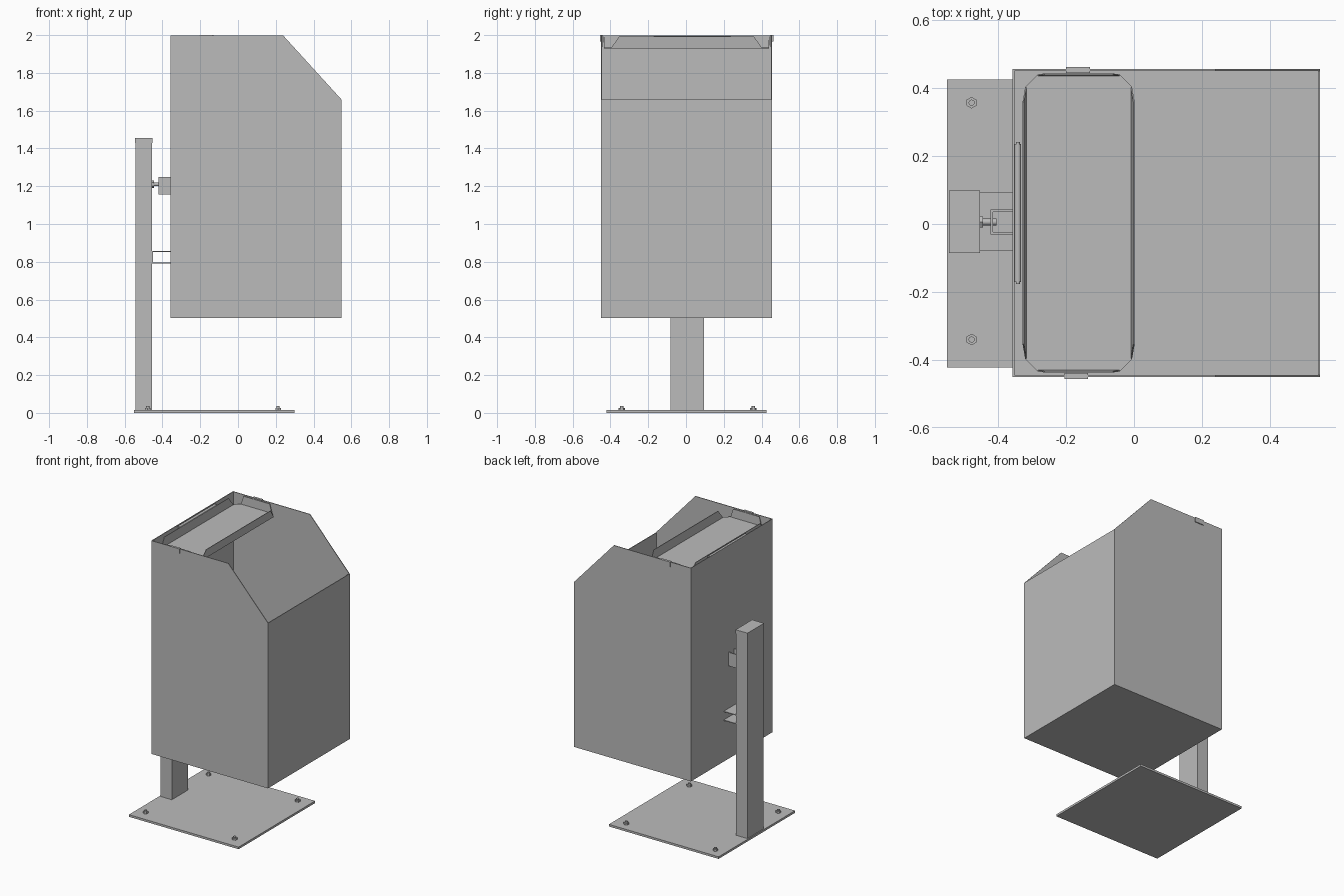
import bpy
import bmesh
import math
from mathutils import Vector, Matrix

cube = bpy.data.objects.get("Cube")
if cube:
    bpy.data.objects.remove(cube, do_unlink=True)

GREY = (0.5, 0.5, 0.5, 1)
mat = bpy.data.materials.new("grey_steel")
mat.use_nodes = True
mat.diffuse_color = GREY
mat.node_tree.nodes["Principled BSDF"].inputs["Base Color"].default_value = GREY


def finish(name, bm):
    bmesh.ops.recalc_face_normals(bm, faces=bm.faces)
    mesh = bpy.data.meshes.new(name)
    bm.to_mesh(mesh)
    bm.free()
    mesh.materials.append(mat)
    obj = bpy.data.objects.new(name, mesh)
    bpy.context.collection.objects.link(obj)
    return obj


def prism(name, points, push):
    """Extrude a planar outline along a vector."""
    bm = bmesh.new()
    face = bm.faces.new([bm.verts.new(p) for p in points])
    new = bmesh.ops.extrude_face_region(bm, geom=[face], use_keep_orig=True)["geom"]
    moved = [v for v in new if isinstance(v, bmesh.types.BMVert)]
    bmesh.ops.translate(bm, verts=moved, vec=Vector(push))
    return finish(name, bm)


def box(name, x0, x1, y0, y1, z0, z1):
    outline = [(x0, y0, z0), (x1, y0, z0), (x1, y1, z0), (x0, y1, z0)]
    return prism(name, outline, (0, 0, z1 - z0))


def rod(name, start, end, radius, sides):
    """Cylinder between two points."""
    a, b = Vector(start), Vector(end)
    axis = b - a
    turn = axis.to_track_quat('Z', 'Y').to_matrix().to_4x4()
    bm = bmesh.new()
    bmesh.ops.create_cone(bm, cap_ends=True, segments=sides, radius1=radius,
                          radius2=radius, depth=axis.length,
                          matrix=Matrix.Translation((a + b) / 2) @ turn)
    obj = finish(name, bm)
    if sides > 8:
        bpy.context.view_layer.objects.active = obj
        obj.select_set(True)
        bpy.ops.object.shade_smooth_by_angle(angle=math.radians(35))
        obj.select_set(False)
    return obj


# Base plate with four hex bolts
box("base_plate", -0.55, 0.30, -0.422, 0.425, 0, 0.015)
for x in (-0.478, 0.212):
    for y in (-0.34, 0.357):
        rod("bolt_nut", (x, y, 0.015), (x, y, 0.027), 0.017, 6)
        rod("bolt_stud", (x, y, 0.015), (x, y, 0.036), 0.009, 12)

# Post and its cap
box("post", -0.543, -0.455, -0.083, 0.096, 0.015, 1.43)
box("post_cap", -0.545, -0.453, -0.085, 0.098, 1.43, 1.455)

# Open sheet metal bin with sloped side walls
X0, X1, Y0, Y1, Z0, Z1 = -0.357, 0.547, -0.45, 0.456, 0.503, 1.997
SHEET, LIP = 0.005, 1.66
side = [(X0, Z0), (X1, Z0), (X1, LIP), (0.24, Z1), (X0, Z1)]
for name, y in (("bin_front_wall", Y0), ("bin_back_wall", Y1 - SHEET)):
    prism(name, [(x, y, z) for x, z in side], (0, SHEET, 0))
box("bin_low_wall", X1 - SHEET, X1, Y0 + SHEET, Y1 - SHEET, Z0, LIP)
box("bin_post_side_wall", X0, X0 + SHEET, Y0 + SHEET, Y1 - SHEET, Z0, Z1)
box("bin_floor", X0 + SHEET, X1 - SHEET, Y0 + SHEET, Y1 - SHEET, Z0, Z0 + SHEET)

# Shallow tray with cut corners and four upturned flanges
CX, CY, TZ, TOP = -0.163, 0.003, 1.93, 1.993
HX, HY, CUT = 0.157, 0.437, 0.036
octagon = [(HX, HY - CUT), (HX - CUT, HY), (CUT - HX, HY), (-HX, HY - CUT),
           (-HX, CUT - HY), (CUT - HX, -HY), (HX - CUT, -HY), (HX, CUT - HY)]
prism("tray_plate", [(CX + x, CY + y, TZ) for x, y in octagon], (0, 0, 0.004))
for s in (-1, 1):
    low, high = HY - CUT, HY - CUT - 0.045
    xa, xb = CX + s * HX, CX + s * (HX + 0.008)
    prism("tray_long_flange", [(xa, CY - low, TZ), (xa, CY + low, TZ),
                               (xb, CY + high, TOP), (xb, CY - high, TOP)],
          (-s * 0.004, 0, 0))
    low, high = HX - CUT, HX - CUT - 0.02
    ya, yb = CY + s * HY, CY + s * (HY + 0.003)
    prism("tray_end_flange", [(CX - low, ya, TZ), (CX + low, ya, TZ),
                              (CX + high, yb, TOP), (CX - high, yb, TOP)],
          (0, -s * 0.004, 0))

# Hooks folded over the rims of the sloped walls
for s, rim, x in ((-1, Y0, -0.205), (1, Y1, -0.2)):
    for name, a, b, z in (("hook_outer", 0, 0.006, 1.965),
                          ("hook_inner", -0.011, -0.005, 1.94),
                          ("hook_top", -0.011, 0.006, Z1)):
        ya, yb = sorted((rim + s * a, rim + s * b))
        box(name, x, x + 0.07, ya, yb, z, 2.0)

# Hinge along the post-side rim
rod("hinge_barrel", (-0.342, -0.17, 1.986), (-0.342, 0.235, 1.986), 0.01, 16)
rod("hinge_pin", (-0.342, -0.176, 1.986), (-0.342, 0.241, 1.986), 0.006, 12)

# Lower channel bracket, open towards both sides
for z in (0.79, 0.851):
    box("channel_shelf", -0.455, X0, -0.078, 0.092, z, z + 0.005)
box("channel_web", -0.455, -0.45, -0.078, 0.092, 0.795, 0.851)

# Upper bracket: upright U channel bolted to the post
for y in (-0.031, 0.035):
    box("lock_cheek", -0.422, X0, y, y + 0.007, 1.155, 1.25)
box("lock_web", -0.422, -0.415, -0.024, 0.035, 1.155, 1.25)
rod("lock_bolt", (-0.46, 0.006, 1.21), (-0.405, 0.006, 1.21), 0.01, 16)
rod("lock_nut", (-0.455, 0.006, 1.21), (-0.444, 0.006, 1.21), 0.019, 6)
